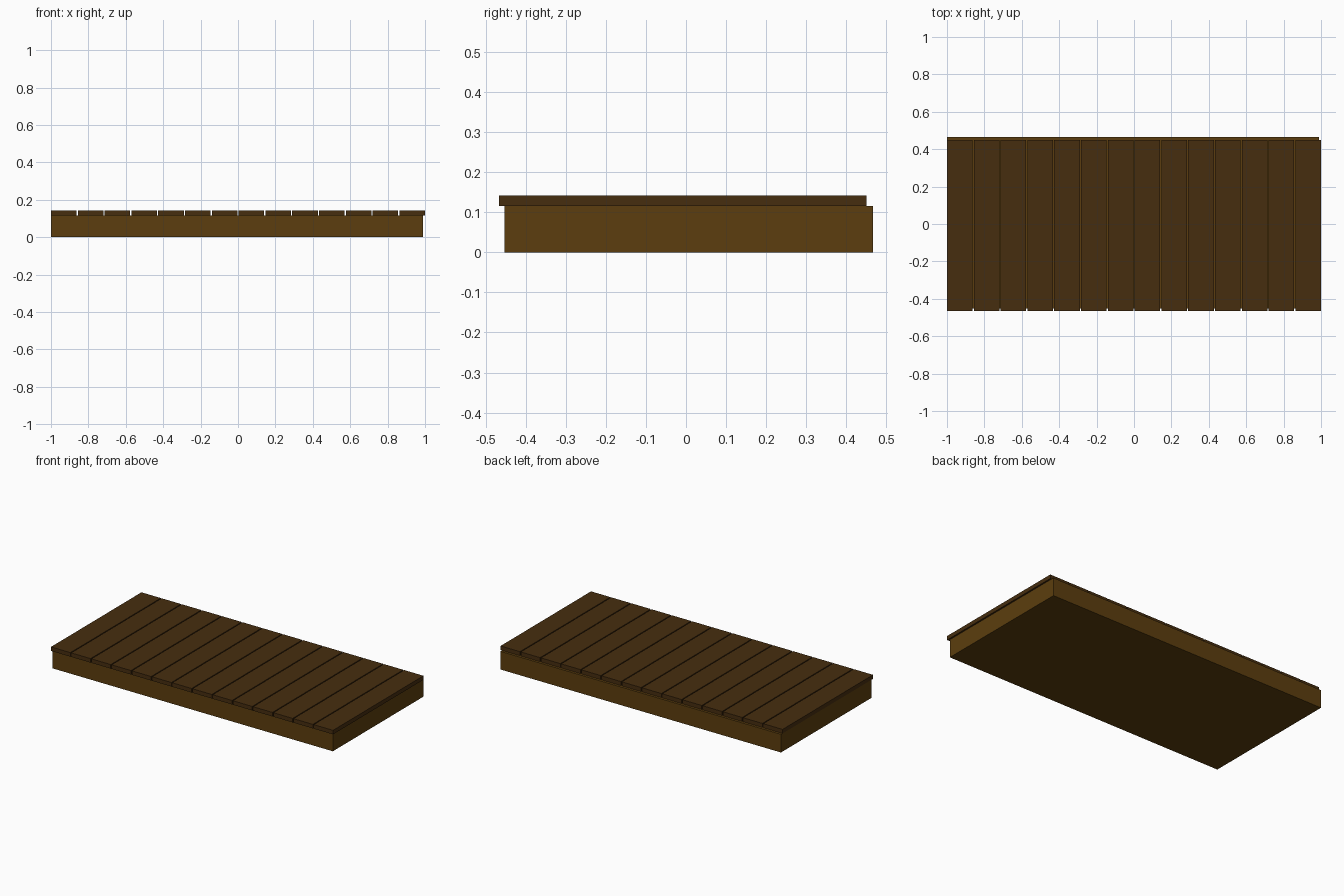
import bpy

if "Cube" in bpy.data.objects:
    bpy.data.objects.remove(bpy.data.objects["Cube"])

def material(name, rgb):
    m = bpy.data.materials.new(name)
    m.diffuse_color = (*rgb, 1)
    m.use_nodes = True
    m.node_tree.nodes["Principled BSDF"].inputs["Base Color"].default_value = m.diffuse_color
    return m

def box(name, lo, hi, mat):
    bpy.ops.mesh.primitive_cube_add(size=1, location=[(a + b) / 2 for a, b in zip(lo, hi)])
    ob = bpy.context.object
    ob.name = name
    ob.scale = [b - a for a, b in zip(lo, hi)]
    bpy.ops.object.transform_apply(location=False, rotation=False, scale=True)
    ob.data.materials.append(mat)
    return ob

base_brown = material("base brown", (0.107, 0.048, 0.0044))
plank_brown = material("dark plank brown", (0.062, 0.027, 0.0048))

# Solid base block, slightly offset towards the back left
box("base", (-1.0, -0.453, 0), (0.99, 0.466, 0.116), base_brown)

# Row of deck planks running front to back
count, width = 14, 0.137
pitch = (2 - width) / (count - 1)
for i in range(count):
    x = -1 + i * pitch
    box(f"plank_{i + 1}", (x, -0.466, 0.116), (x + width, 0.45, 0.142), plank_brown)
